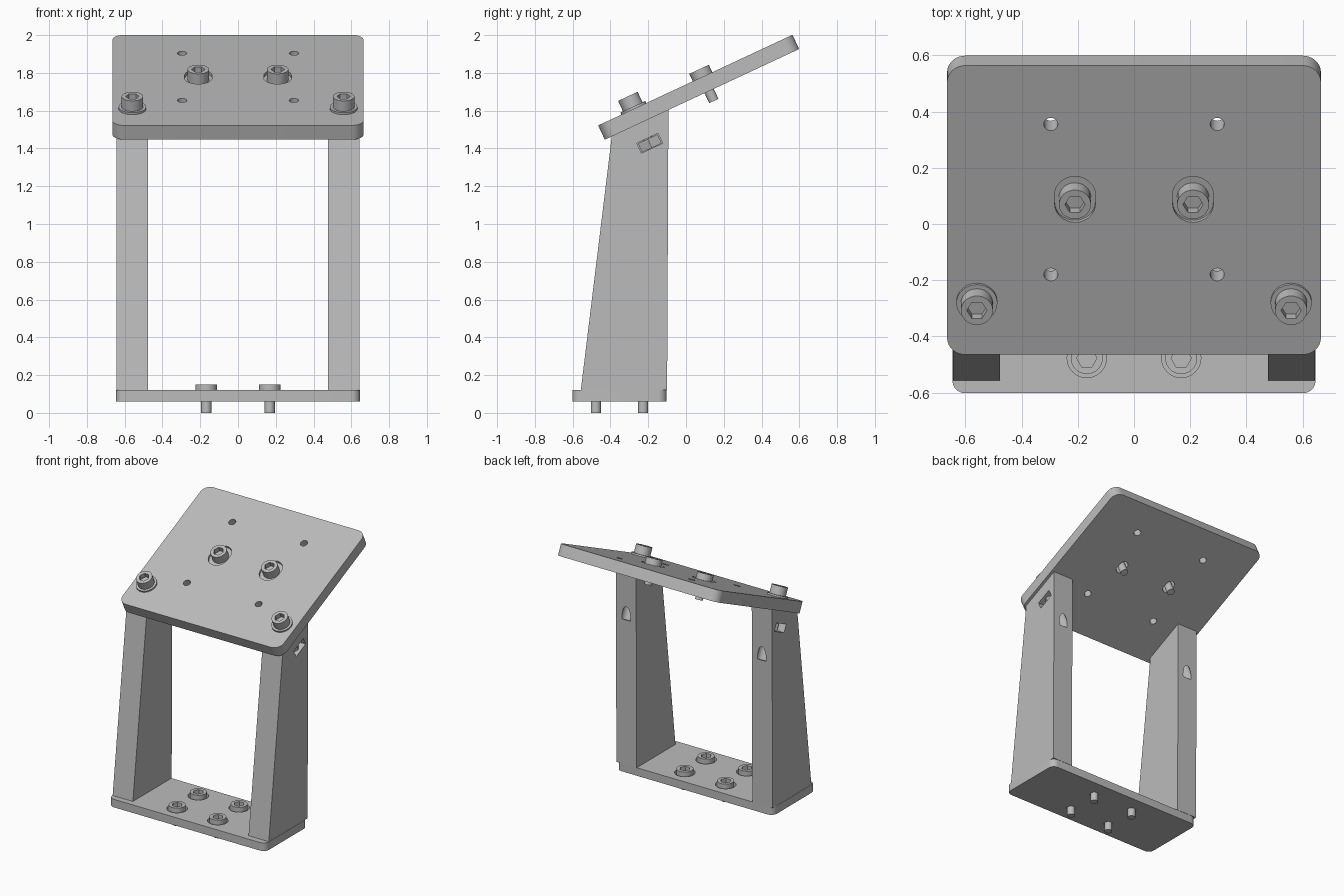
import bpy, bmesh, math
from mathutils import Matrix, Vector

if "Cube" in bpy.data.objects:
    bpy.data.objects.remove(bpy.data.objects["Cube"], do_unlink=True)

grey = bpy.data.materials.new("light_grey")
grey.use_nodes = True
grey.diffuse_color = (0.5, 0.5, 0.5, 1)
grey.node_tree.nodes["Principled BSDF"].inputs["Base Color"].default_value = (0.5, 0.5, 0.5, 1)

# Frames: the tilted plate, and a sideways one that extrudes (y, z) profiles along x
TILT = math.radians(25)
PLATE = Matrix.Translation((0, 0.067, 1.724)) @ Matrix.Rotation(TILT, 4, "X")
SIDEWAYS = Matrix(((0, 0, 1, 0), (1, 0, 0, 0), (0, 1, 0, 0), (0, 0, 0, 1)))
LEVEL = Matrix.Identity(4)
HALF_THICK = 0.0415
HEAD_H = 0.061


def rounded(w, h, r, x=0, y=0, n=8):
    """Rounded rectangle outline; a circle when w = h = 2r."""
    pts = []
    for k, (sx, sy) in enumerate(((1, 1), (-1, 1), (-1, -1), (1, -1))):
        for i in range(n + 1):
            a = math.pi / 2 * (k + i / n)
            p = (x + sx * (w / 2 - r) + r * math.cos(a), y + sy * (h / 2 - r) + r * math.sin(a))
            if not pts or math.dist(p, pts[-1]) > 1e-5:
                pts.append(p)
    if math.dist(pts[0], pts[-1]) < 1e-5:
        pts.pop()
    return pts


def circle(r, x=0, y=0):
    return rounded(2 * r, 2 * r, r, x, y)


def hexagon(r, x=0, y=0):
    return [(x + r * math.cos(i * math.pi / 3), y + r * math.sin(i * math.pi / 3)) for i in range(6)]


def box(x0, x1, y0, y1):
    return [(x0, y0), (x1, y0), (x1, y1), (x0, y1)]


def prism(name, pts, z0, z1, frame=LEVEL):
    bm = bmesh.new()
    face = bm.faces.new([bm.verts.new(frame @ Vector((x, y, z0))) for x, y in pts])
    top = bmesh.ops.extrude_face_region(bm, geom=[face])["geom"]
    move = frame.to_3x3() @ Vector((0, 0, z1 - z0))
    bmesh.ops.translate(bm, vec=move, verts=[v for v in top if isinstance(v, bmesh.types.BMVert)])
    bmesh.ops.recalc_face_normals(bm, faces=bm.faces)
    mesh = bpy.data.meshes.new(name)
    bm.to_mesh(mesh)
    bm.free()
    mesh.materials.append(grey)
    ob = bpy.data.objects.new(name, mesh)
    bpy.context.collection.objects.link(ob)
    return ob


def activate(ob):
    bpy.ops.object.select_all(action="DESELECT")
    ob.select_set(True)
    bpy.context.view_layer.objects.active = ob


def combine(ob, others, operation="DIFFERENCE"):
    """Apply booleans in turn and drop the helper solids."""
    for other in others:
        mod = ob.modifiers.new("cut", "BOOLEAN")
        mod.operation, mod.solver, mod.object = operation, "EXACT", other
        activate(ob)
        bpy.ops.object.modifier_apply(modifier=mod.name)
        bpy.data.objects.remove(other, do_unlink=True)
    return ob


def screw(name, x, y, seat, end, frame):
    """Socket head screw: head sits on the seat, shank runs down to the end."""
    head = prism(name, circle(0.057, x, y), seat, seat + HEAD_H, frame)
    shank = prism("shank", circle(0.027, x, y), end, seat + 0.01, frame)
    combine(head, [shank], "UNION")
    combine(head, [prism("socket", hexagon(0.036, x, y), seat + 0.025, seat + 0.1, frame)])


SIDES = (("left", 1), ("right", -1))
BOLT_X, BOLT_U = 0.559, -0.36
SCREW_X, SCREW_U = 0.21, 0.042

# Base plate with four counterbored screws
base = prism("base_plate", rounded(1.292, 0.5, 0.045, 0, -0.352), 0.06, 0.12)
cuts = []
for side, s in SIDES:
    for row, y in (("front", -0.477), ("back", -0.227)):
        x = s * 0.168
        cuts.append(prism("bore", circle(0.07, x, y), 0.088, 0.2))
        cuts.append(prism("hole", circle(0.031, x, y), 0, 0.1))
        screw(f"base_screw_{row}_{side}", x, y, 0.088, 0, LEVEL)
combine(base, cuts)

# Tilted plate: slotted screw seats, bolt holes and small through holes
plate = prism("tilted_plate", rounded(1.33, 1.135, 0.065), -HALF_THICK, HALF_THICK, PLATE)
cuts = []
for side, s in SIDES:
    x = s * SCREW_X
    cuts.append(prism("seat", rounded(0.145, 0.18, 0.0725, x, SCREW_U), 0.024, 0.1, PLATE))
    cuts.append(prism("slot", rounded(0.064, 0.1, 0.032, x, SCREW_U), -0.1, 0.05, PLATE))
    cuts.append(prism("hole", circle(0.031, s * BOLT_X, BOLT_U), -0.1, 0.1, PLATE))
    for u in (SCREW_U - 0.295, SCREW_U + 0.295):
        cuts.append(prism("hole", circle(0.025, s * 0.296, u), -0.1, 0.1, PLATE))
    screw(f"plate_screw_{side}", x, SCREW_U, 0.024, -0.1, PLATE)
combine(plate, cuts)


def under_plate(y):
    """Height of the underside of the tilted plate."""
    return 1.724 + (y - 0.067) * math.tan(TILT) - HALF_THICK / math.cos(TILT)


# Legs with bolt bore and nut slot, plus bolt, washer and nut
for side, s in SIDES:
    profile = [(-0.557, 0.12), (-0.1, 0.12), (-0.093, under_plate(-0.093)), (-0.393, under_plate(-0.393))]
    leg = prism(f"leg_{side}", profile, s * 0.477, s * 0.644, SIDEWAYS)
    x = s * BOLT_X
    bore = prism("bore", circle(0.035, x, BOLT_U), -0.405, 0, PLATE)
    slot = prism("slot", box(x - s * 0.06, s * 0.8, BOLT_U - 0.062, BOLT_U + 0.062), -0.188, -0.13, PLATE)
    combine(leg, [bore, slot])
    top = HALF_THICK + 0.012
    prism(f"washer_{side}", circle(0.073, x, BOLT_U), HALF_THICK, top, PLATE)
    screw(f"leg_bolt_{side}", x, BOLT_U, top, -0.22, PLATE)
    nut = prism(f"nut_{side}", hexagon(0.066, x, BOLT_U), -0.186, -0.134, PLATE)
    combine(nut, [prism("hole", circle(0.027, x, BOLT_U), -0.3, 0, PLATE)])

# Smooth the round parts, keep edges sharp
for ob in list(bpy.context.collection.objects):
    if ob.type == "MESH" and grey.name in ob.data.materials:
        activate(ob)
        bpy.ops.object.shade_smooth_by_angle(angle=math.radians(30))
